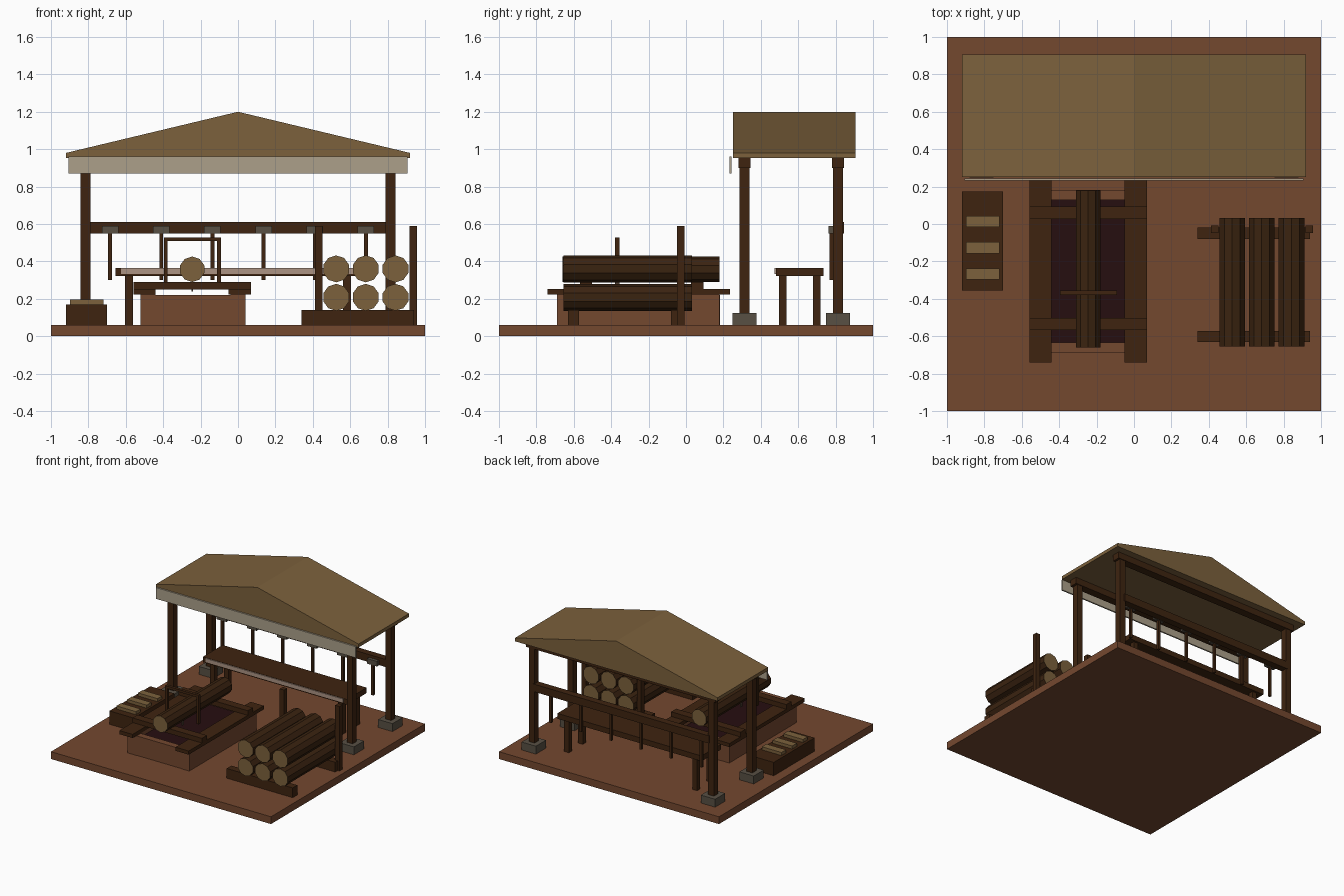
import bpy, bmesh, math
from mathutils import Matrix

if "Cube" in bpy.data.objects:
    bpy.data.objects.remove(bpy.data.objects["Cube"])


def material(name, r, g, b):
    m = bpy.data.materials.new(name)
    lin = [((c / 255 + 0.055) / 1.055) ** 2.4 for c in (r, g, b)]
    m.diffuse_color = (*lin, 1)
    m.use_nodes = True
    m.node_tree.nodes["Principled BSDF"].inputs["Base Color"].default_value = m.diffuse_color
    return m


SOIL = material("red_soil", 116, 72, 47)
WOOD = material("dark_wood", 62, 36, 16)
BARK = material("bark", 58, 35, 16)
TAN = material("cut_wood_thatch", 124, 97, 60)
PIT = material("pit_dark", 38, 14, 16)
STONE = material("stone", 88, 80, 68)
CLOTH = material("pale_cloth", 172, 160, 138)
STEEL = material("pale_steel", 172, 148, 132)
IRON = material("dull_iron", 82, 66, 54)


def finish(name, bm, *mats):
    bmesh.ops.recalc_face_normals(bm, faces=bm.faces)
    me = bpy.data.meshes.new(name)
    bm.to_mesh(me)
    bm.free()
    for m in mats:
        me.materials.append(m)
    ob = bpy.data.objects.new(name, me)
    bpy.context.collection.objects.link(ob)
    return ob


def box(name, x, y, z, mat):
    """Box from (min, max) ranges on each axis."""
    bm = bmesh.new()
    size = [b - a for a, b in (x, y, z)]
    mid = [(a + b) / 2 for a, b in (x, y, z)]
    bmesh.ops.create_cube(bm, size=1, matrix=Matrix.Translation(mid) @ Matrix.Diagonal((*size, 1)))
    return finish(name, bm, mat)


def around(c, half):
    return (c - half, c + half)


def log(name, x, z, r, y0, y1):
    """Ten-sided log along y with pale cut ends."""
    bm = bmesh.new()
    mat = Matrix.Translation((x, (y0 + y1) / 2, z)) @ Matrix.Rotation(math.pi / 2, 4, 'X')
    bmesh.ops.create_cone(bm, cap_ends=True, segments=10, radius1=r, radius2=r,
                          depth=y1 - y0, matrix=mat)
    bm.normal_update()
    for f in bm.faces:
        f.material_index = 1 if abs(f.normal.y) > 0.9 else 0
    return finish(name, bm, BARK, TAN)


# yard
box("yard_ground", (-1, 1), (-1, 1), (0, 0.06), SOIL)

# saw pit walls and dark interior
for x in (-0.48, 0.0):
    box("pit_side_wall", around(x, 0.04), (-0.69, 0.18), (0.06, 0.222), SOIL)
for y in (-0.66, 0.155):
    box("pit_end_wall", (-0.44, -0.04), around(y, 0.027), (0.06, 0.22), SOIL)
box("pit_interior", (-0.44, -0.04), (-0.64, 0.13), (0.06, 0.19), PIT)

# timbers over the pit
for x in (-0.50, 0.01):
    box("pit_long_beam", around(x, 0.06), (-0.74, 0.235), (0.222, 0.252), WOOD)
for y in (-0.535, 0.06):
    box("pit_cross_beam", (-0.56, 0.07), around(y, 0.033), (0.25, 0.29), WOOD)
log("sawn_log", -0.245, 0.358, 0.068, -0.66, 0.18)

# frame saw standing over the log
for x in (-0.386, -0.102):
    box("saw_frame_post", around(x, 0.01), around(-0.368, 0.012), (0.29, 0.52), WOOD)
box("saw_frame_bar", (-0.396, -0.092), around(-0.368, 0.012), (0.508, 0.528), WOOD)
box("saw_blade", around(-0.245, 0.004), around(-0.368, 0.012), (0.24, 0.40), IRON)

# stacked logs, sleepers and stakes
for y in (-0.602, -0.05):
    box("stack_sleeper", (0.34, 0.94), around(y, 0.03), (0.06, 0.14), WOOD)
for x in (0.525, 0.683, 0.842):
    for z in (0.208, 0.36):
        log("stacked_log", x, z, 0.072, -0.655, 0.032)
for x in (0.432, 0.936):
    box("stack_stake", around(x, 0.02), around(-0.027, 0.02), (0.06, 0.59), WOOD)

# low chest with sawn offcuts
box("offcut_bench", (-0.92, -0.70), (-0.355, 0.175), (0.06, 0.17), WOOD)
for y in (-0.267, -0.127, 0.013):
    box("offcut_slab", (-0.897, -0.72), around(y, 0.03), (0.17, 0.195), TAN)

# shed posts, footings and head beams
for y in (0.313, 0.813):
    for x in (-0.815, 0.815):
        box("post_footing", around(x, 0.065), around(y, 0.065), (0.06, 0.125), STONE)
        box("shed_post", around(x, 0.026), around(y, 0.026), (0.12, 0.95), WOOD)
    box("head_beam", (-0.86, 0.86), around(y, 0.033), (0.90, 0.952), WOOD)

# gabled roof prism with ridge along y
bm = bmesh.new()
profile = [(-0.92, 0.952), (0.92, 0.952), (0.92, 0.98), (0, 1.2), (-0.92, 0.98)]
face = bm.faces.new([bm.verts.new((x, 0.25, z)) for x, z in profile])
ext = bmesh.ops.extrude_face_region(bm, geom=[face], use_keep_orig=True)
bmesh.ops.translate(bm, vec=(0, 0.655, 0),
                    verts=[v for v in ext["geom"] if isinstance(v, bmesh.types.BMVert)])
finish("roof", bm, TAN)
box("front_valance", (-0.907, 0.907), (0.232, 0.244), (0.87, 0.962), CLOTH)

# tool rail with hanging tools
box("tool_rail", (-0.80, 0.80), (0.79, 0.846), (0.55, 0.612), WOOD)
for i in range(6):
    x = -0.684 + i * 0.2736
    box("tool_head", around(x, 0.044), (0.763, 0.789), (0.548, 0.59), STONE)
    box("tool_handle", around(x, 0.01), around(0.776, 0.01), (0.30, 0.55), WOOD)

# work bench with long saw laid along its front edge
box("bench_top", (-0.655, 0.655), (0.48, 0.735), (0.322, 0.366), WOOD)
for x in (-0.583, 0.583):
    for y in (0.517, 0.698):
        box("bench_leg", around(x, 0.021), around(y, 0.02), (0.06, 0.322), WOOD)
box("long_saw_blade", (-0.625, 0.625), (0.472, 0.48), (0.334, 0.364), STEEL)
